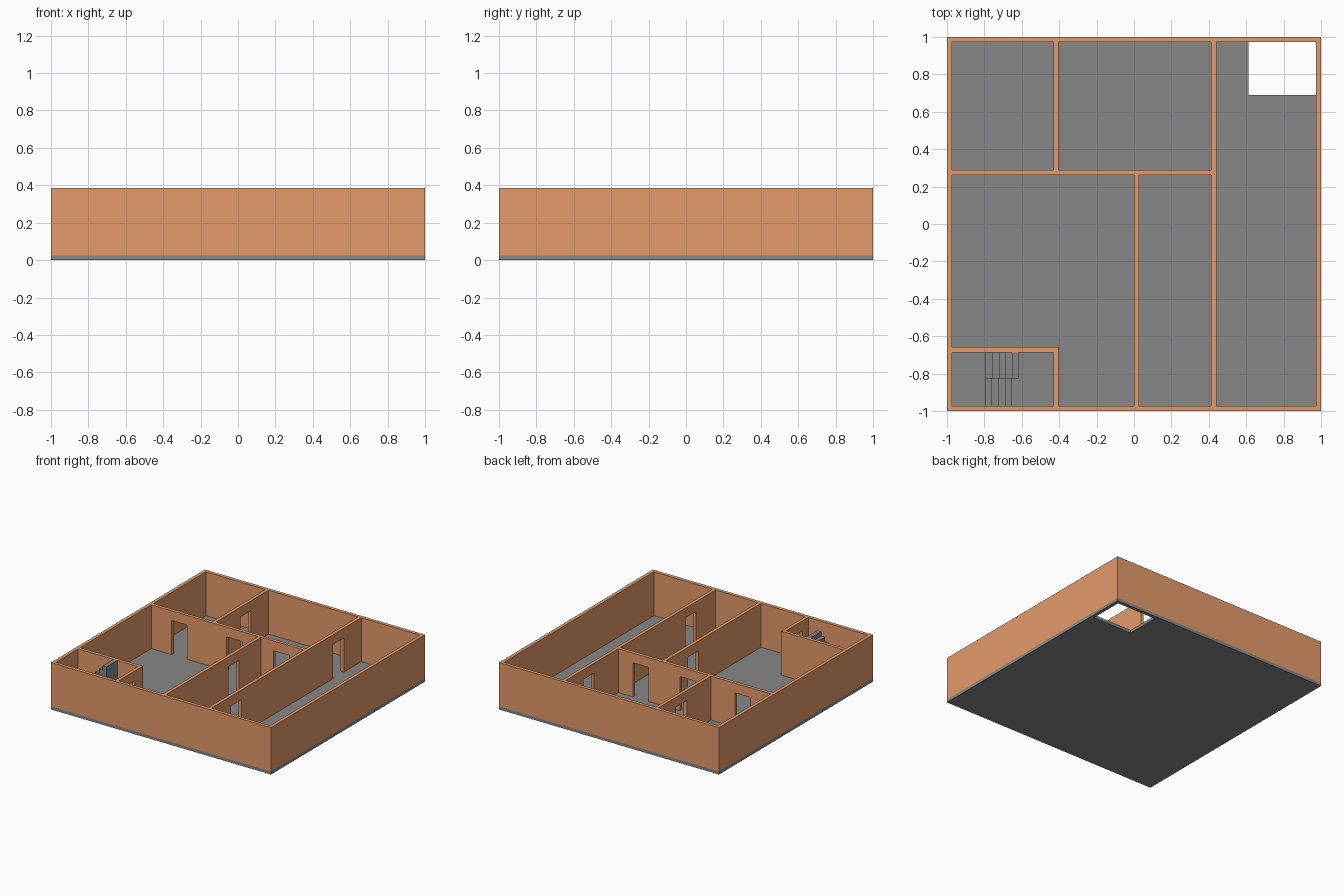
import bpy, bmesh
from mathutils import Matrix

if "Cube" in bpy.data.objects:
    bpy.data.objects.remove(bpy.data.objects["Cube"])

FLOOR, TOP, DOOR_TOP = 0.025, 0.385, 0.305
T = 0.028            # wall thickness
INNER = 1 - T        # inside face of the outer walls


def material(name, rgb):
    m = bpy.data.materials.new(name)
    m.diffuse_color = (*rgb, 1)
    m.use_nodes = True
    m.node_tree.nodes["Principled BSDF"].inputs["Base Color"].default_value = m.diffuse_color
    return m


clay = material("wall_clay", (0.78, 0.33, 0.145))
concrete = material("dark_concrete", (0.245, 0.245, 0.245))

FLAT = Matrix.Identity(3)
ALONG_X = Matrix(((1, 0, 0), (0, 0, -1), (0, 1, 0)))   # profile in x-z
ALONG_Y = Matrix(((0, 0, 1), (1, 0, 0), (0, 1, 0)))    # profile in y-z


def extrude(name, loops, depth, basis, centre, mat):
    """Fill closed 2D loops (inner loops are holes) and extrude them."""
    cu = bpy.data.curves.new(name, 'CURVE')
    cu.dimensions = '2D'
    cu.fill_mode = 'BOTH'
    cu.extrude = depth / 2
    for pts in loops:
        sp = cu.splines.new('POLY')
        sp.points.add(len(pts) - 1)
        for p, (u, v) in zip(sp.points, pts):
            p.co = (u, v, 0, 1)
        sp.use_cyclic_u = True
    tmp = bpy.data.objects.new("tmp", cu)
    bpy.context.collection.objects.link(tmp)
    dg = bpy.context.evaluated_depsgraph_get()
    me = bpy.data.meshes.new_from_object(tmp.evaluated_get(dg))
    bpy.data.objects.remove(tmp)
    bpy.data.curves.remove(cu)
    bm = bmesh.new()
    bm.from_mesh(me)
    bmesh.ops.transform(bm, matrix=Matrix.Translation(centre) @ basis.to_4x4(), verts=bm.verts)
    bmesh.ops.remove_doubles(bm, verts=bm.verts, dist=1e-5)
    bmesh.ops.recalc_face_normals(bm, faces=bm.faces)
    for f in bm.faces:
        f.smooth = False
    bm.to_mesh(me)
    bm.free()
    me.name = name
    me.materials.clear()
    me.materials.append(mat)
    ob = bpy.data.objects.new(name, me)
    bpy.context.collection.objects.link(ob)
    return ob


def rect(x0, y0, x1, y1):
    return [(x0, y0), (x1, y0), (x1, y1), (x0, y1)]


def wall(name, axis, pos, start, end, doors=()):
    """Inner wall centred on pos, with door notches cut up from the floor."""
    pts = [(start, TOP), (start, FLOOR)]
    for a, b in doors:
        pts += [(a, FLOOR), (a, DOOR_TOP), (b, DOOR_TOP), (b, FLOOR)]
    pts += [(end, FLOOR), (end, TOP)]
    if axis == 'x':
        extrude(name, [pts], T, ALONG_X, (0, pos, 0), clay)
    else:
        extrude(name, [pts], T, ALONG_Y, (pos, 0, 0), clay)


# Floor slab with the corner shaft opening
extrude("floor_slab", [rect(-1, -1, 1, 1), rect(0.612, 0.69, INNER, INNER)],
        FLOOR, FLAT, (0, 0, FLOOR / 2), concrete)

# Outer wall ring
extrude("outer_walls", [rect(-1, -1, 1, 1), rect(-INNER, -INNER, INNER, INNER)],
        TOP - FLOOR, FLAT, (0, 0, (TOP + FLOOR) / 2), clay)

# Inner walls with doorways
h = T / 2
wall("long_wall", 'y', 0.426, -INNER, INNER, [(-0.72, -0.58), (0.605, 0.745)])
wall("cross_wall", 'x', 0.276, -INNER, 0.426 - h,
     [(-0.787, -0.647), (-0.287, -0.147), (0.14, 0.28)])
wall("back_room_wall", 'y', -0.417, 0.276 + h, INNER, [(0.605, 0.745)])
wall("middle_wall", 'y', 0.013, -INNER, 0.276 - h, [(-0.163, -0.023)])
wall("stair_room_back_wall", 'x', -0.672, -INNER, -0.417 + h)
wall("stair_room_side_wall", 'y', -0.417, -INNER, -0.672 - h, [(-0.90, -0.76)])

# U-shaped staircase: lower flight, landing, upper flight
RISE, RUN = 0.036, 0.0355
X0, Y0, Y1, YM = -0.794, -INNER, -0.672 - h, -0.825
LAND = FLOOR + 5 * RISE


def flight(name, count, first, step, y0, y1):
    """Solid flight running in +x from the landing; step is the rise per tread."""
    pts = [(X0, FLOOR)]
    for i in range(count):
        z = first + i * step
        pts += [(X0 + i * RUN, z), (X0 + (i + 1) * RUN, z)]
    pts.append((X0 + count * RUN, FLOOR))
    extrude(name, [pts], y1 - y0, ALONG_X, (0, (y0 + y1) / 2, 0), concrete)


extrude("stair_landing", [rect(-INNER, Y0, X0, Y1)], LAND - FLOOR, FLAT,
        (0, 0, (LAND + FLOOR) / 2), concrete)
flight("lower_flight", 4, LAND - RISE, -RISE, Y0, YM)
flight("upper_flight", 5, LAND + RISE, RISE, YM, Y1)
